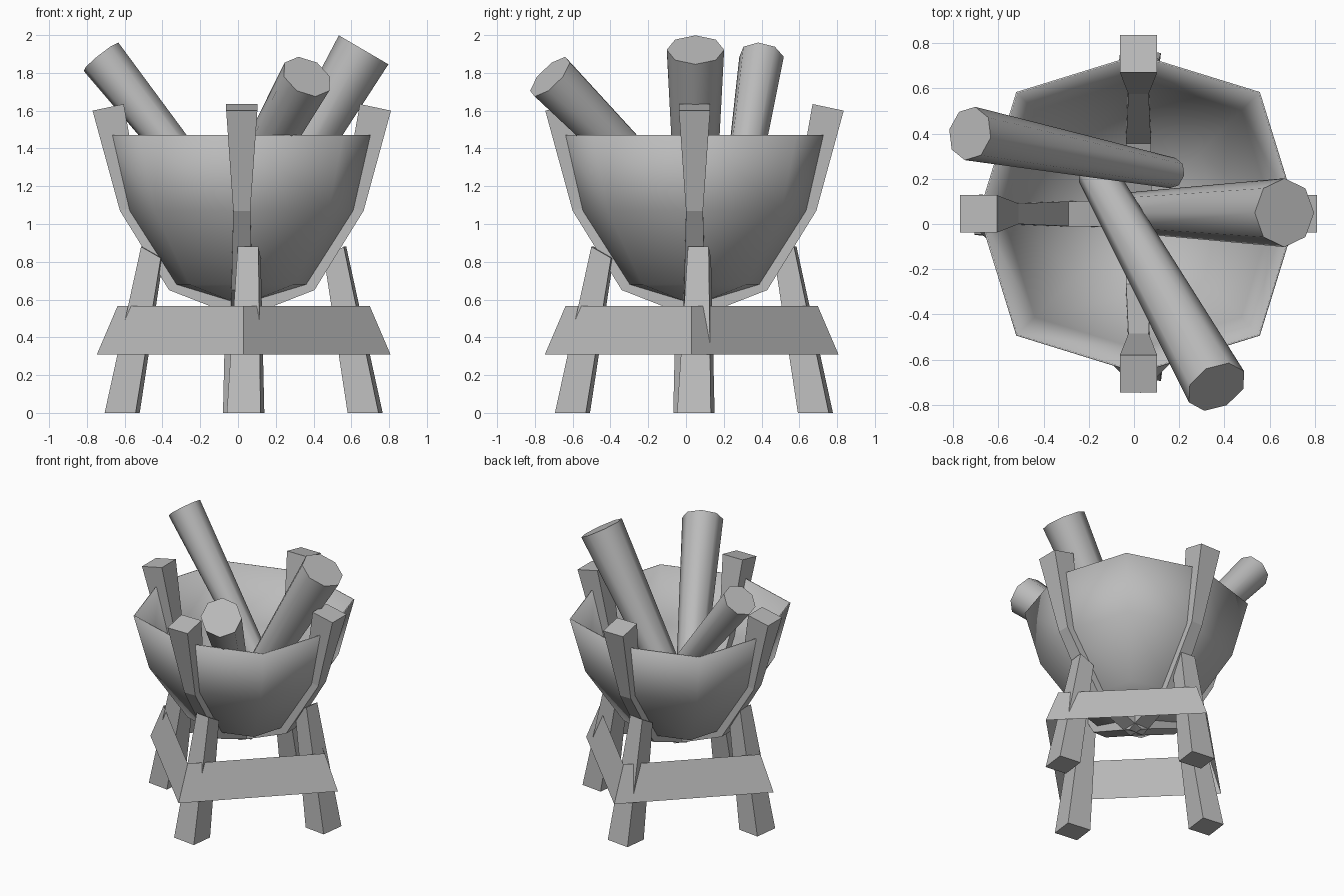
import bpy, bmesh, math
from mathutils import Vector, Matrix

if "Cube" in bpy.data.objects:
    bpy.data.objects.remove(bpy.data.objects["Cube"])

grey = bpy.data.materials.new("plain_grey")
grey.use_nodes = True
COLOUR = (0.5, 0.5, 0.5, 1)
grey.diffuse_color = COLOUR
grey.node_tree.nodes["Principled BSDF"].inputs["Base Color"].default_value = COLOUR


def finish(name, bm, smooth=None):
    bmesh.ops.recalc_face_normals(bm, faces=bm.faces[:])
    mesh = bpy.data.meshes.new(name)
    bm.to_mesh(mesh)
    bm.free()
    ob = bpy.data.objects.new(name, mesh)
    bpy.context.collection.objects.link(ob)
    mesh.materials.append(grey)
    if smooth:
        bpy.ops.object.select_all(action='DESELECT')
        ob.select_set(True)
        bpy.context.view_layer.objects.active = ob
        bpy.ops.object.shade_smooth_by_angle(angle=math.radians(smooth))
    return ob


def loft(bm, rings, closed=True):
    """Skin a list of equal point rings."""
    rows = [[bm.verts.new(p) for p in ring] for ring in rings]
    n = len(rows[0])
    for a, b in zip(rows, rows[1:]):
        for i in range(n):
            j = (i + 1) % n
            bm.faces.new((a[i], a[j], b[j], b[i]))
    if closed:
        bm.faces.new(rows[0])
        bm.faces.new(rows[-1])
    return rows


def beam(name, sections, centre, turn, twist=0):
    """Beam from sections (outer r, outer z, inner r, inner z, width)."""
    bm = bmesh.new()
    rings = []
    for ro, zo, ri, zi, w in sections:
        h = w / 2
        rings.append([(ro, -h, zo), (ro, h, zo), (ri, h, zi), (ri, -h, zi)])
    loft(bm, rings)
    pivot = Matrix.Translation((sections[0][0], 0, 0))
    spin = pivot @ Matrix.Rotation(math.radians(twist), 4, 'Z') @ pivot.inverted()
    place = Matrix.Translation(centre) @ Matrix.Rotation(math.radians(turn), 4, 'Z')
    bmesh.ops.transform(bm, matrix=place @ spin, verts=bm.verts[:])
    return finish(name, bm)


# Ribs and splayed legs, one of each per side
SIDES = {"left": 0, "back": 90, "right": 180, "front": 270}
RIB = [(0.79, 1.6, 0.625, 1.635, 0.165),
       (0.645, 1.07, 0.53, 1.1, 0.09),
       (0.385, 0.65, 0.31, 0.74, 0.11),
       (0.0, 0.5, 0.0, 0.62, 0.12)]
LEG = [(0.725, 0, 0.56, 0, 0.18),
       (0.535, 0.88, 0.43, 0.82, 0.11)]
for side, turn in SIDES.items():
    beam(side + "_rib", RIB, (0.02, 0.045, 0), turn)
    beam(side + "_leg", LEG, (0.03, 0.042, 0), turn, twist=-7)

# Sloping plank frame around the legs
bm = bmesh.new()
loft(bm, [[(0.03 + r * math.cos(i * math.pi / 2), 0.03 + r * math.sin(i * math.pi / 2), z)
           for i in range(4)] for r, z in ((0.777, 0.31), (0.668, 0.565))], closed=False)
finish("plank_frame", bm)

# Eight-sided bowl, a little wider on the diagonals
bm = bmesh.new()
rings = []
for r, z in ((0.705, 1.47), (0.605, 1.07), (0.36, 0.68)):
    rings.append([(0.018 + r * k * math.cos(a), 0.045 + r * k * math.sin(a), z)
                  for a, k in ((i * math.pi / 4, 1.08 if i % 2 else 1) for i in range(8))])
rows = loft(bm, rings, closed=False)
tip = bm.verts.new((0.018, 0.045, 0.57))
for i in range(8):
    bm.faces.new((rows[-1][i], rows[-1][(i + 1) % 8], tip))
bowl = finish("bowl", bm, smooth=60)
shell = bowl.modifiers.new("thickness", 'SOLIDIFY')
shell.thickness = 0.008

# Tapered poles standing in the bowl
POLES = {"right_pole": ((0.17, 0.225, 0.76), 0.068, (-0.725, 0.4, 1.885), 0.12),
         "left_pole": ((-0.02, 0.05, 0.75), 0.09, (0.665, 0.05, 1.922), 0.152),
         "front_pole": ((-0.17, 0.23, 0.82), 0.085, (0.365, -0.72, 1.78), 0.14)}
for name, (low, r_low, high, r_high) in POLES.items():
    low, high = Vector(low), Vector(high)
    axis = high - low
    bm = bmesh.new()
    bmesh.ops.create_cone(bm, cap_ends=True, segments=8, radius1=r_low,
                          radius2=r_high, depth=axis.length)
    spin = axis.to_track_quat('Z', 'Y').to_matrix().to_4x4()
    bmesh.ops.transform(bm, matrix=Matrix.Translation((low + high) / 2) @ spin,
                        verts=bm.verts[:])
    finish(name, bm, smooth=60)
